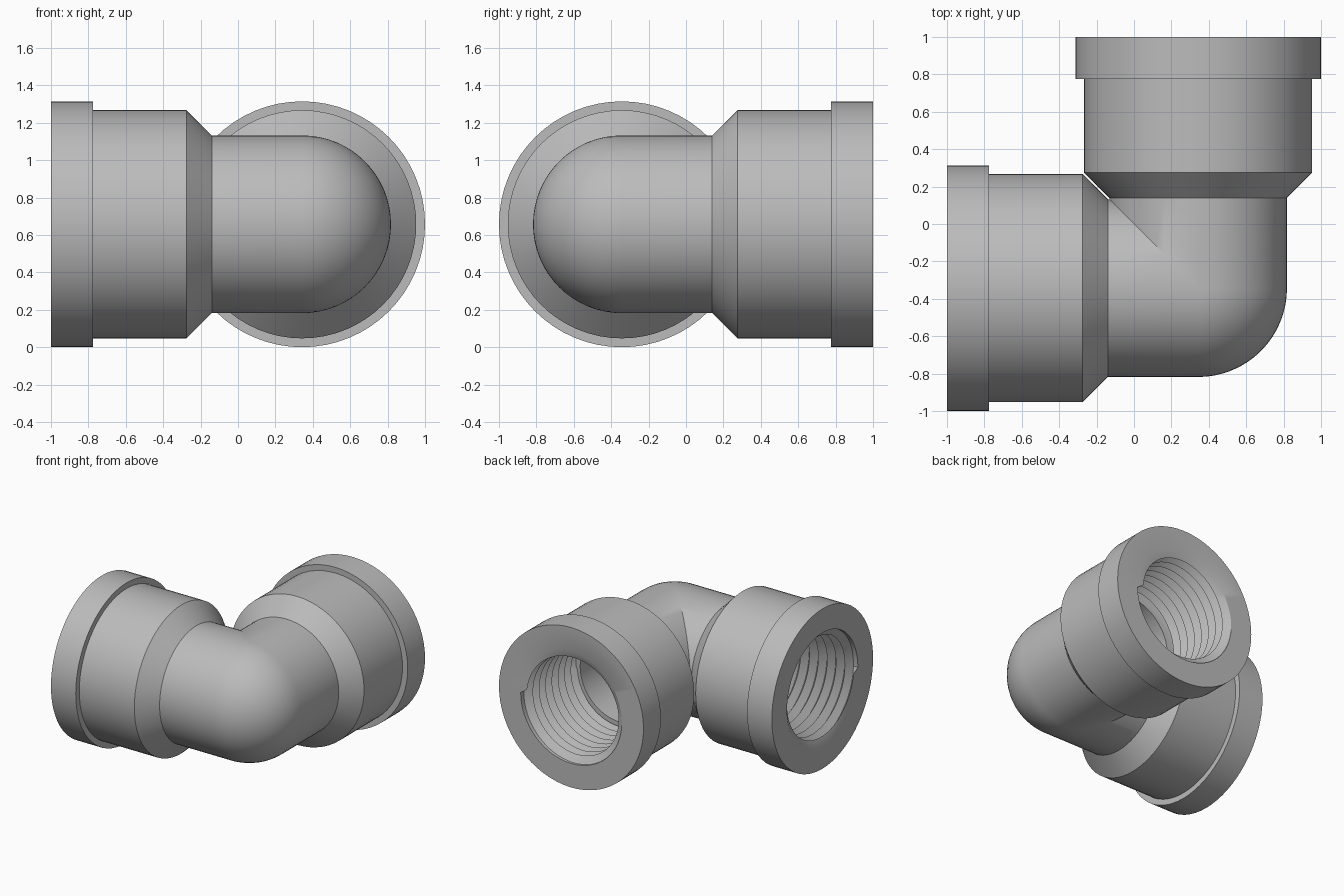
import bpy, bmesh, math
from mathutils import Vector

if "Cube" in bpy.data.objects:
    bpy.data.objects.remove(bpy.data.objects["Cube"], do_unlink=True)

SEG = 64
CENTRE = Vector((0.343, -0.343, 0.657))
NECK_R, BORE_R = 0.475, 0.36
MOUTH_T, LEDGE_T = 1.343, 0.713      # distances from the corner along each arm
MOUTH_R, LEDGE_R = 0.46, 0.40
TURNS, THREAD_DEPTH = 8, 0.055
LEFT, BACK, UP = Vector((-1, 0, 0)), Vector((0, 1, 0)), Vector((0, 0, 1))

# Outer profile from neck to mouth: (distance, radius)
SOCKET = [(0.483, NECK_R), (0.618, 0.61), (1.118, 0.61),
          (1.118, 0.657), (MOUTH_T, 0.657), (MOUTH_T, MOUTH_R)]

bm = bmesh.new()


def skin(rows):
    """Join successive rows of points with quads."""
    grid = [[bm.verts.new(p) for p in row] for row in rows]
    for a, b in zip(grid, grid[1:]):
        for i in range(len(a) - 1):
            bm.faces.new((a[i], a[i + 1], b[i + 1], b[i]))


def ring(axis, side, shape):
    """Ring of points; shape(i, cosine) gives distance and radius."""
    points = []
    for i in range(SEG + 1):
        angle = math.tau * (i % SEG) / SEG
        t, r = shape(i, math.cos(angle))
        points.append(CENTRE + axis * t + side * r * math.cos(angle)
                      + UP * r * math.sin(angle))
    return points


def mitre(axis, side, radius):
    return ring(axis, side, lambda i, c: (max(0, radius * c), radius))


def thread(axis, side, hand):
    """Helical V thread running from the mouth to the inner ledge."""
    rows = []
    for j in range(-2, 2 * TURNS + 3):
        def shape(i, c):
            f = (j / 2 + hand * i / SEG) / TURNS
            if f <= 1e-6:
                return MOUTH_T, MOUTH_R
            if f >= 1 - 1e-6:
                return LEDGE_T, LEDGE_R
            crest = THREAD_DEPTH if j % 2 else 0
            return MOUTH_T + f * (LEDGE_T - MOUTH_T), MOUTH_R - 0.02 * f - crest
        rows.append(ring(axis, side, shape))
    skin(rows)


def corner(radius):
    """Quarter ball closing the outside of the bend."""
    rows = []
    for k in range(SEG // 4 + 1):
        phi = math.tau * k / SEG
        side = BACK * math.cos(phi) + LEFT * math.sin(phi)
        rows.append(ring(LEFT, side, lambda i, c: (0, radius))[SEG // 4:3 * SEG // 4 + 1])
    skin(rows)


# Two matching arms, both threads right handed
for axis, side, hand in ((LEFT, BACK, 1), (BACK, LEFT, -1)):
    skin([mitre(axis, side, NECK_R)]
         + [ring(axis, side, lambda i, c: p) for p in SOCKET])
    thread(axis, side, hand)
    skin([ring(axis, side, lambda i, c: (LEDGE_T, LEDGE_R)),
          ring(axis, side, lambda i, c: (LEDGE_T, BORE_R)),
          mitre(axis, side, BORE_R)])

# Outer and inner bend
corner(NECK_R)
corner(BORE_R)

bmesh.ops.remove_doubles(bm, verts=bm.verts, dist=1e-4)
bmesh.ops.recalc_face_normals(bm, faces=bm.faces)
mesh = bpy.data.meshes.new("elbow_fitting")
bm.to_mesh(mesh)
bm.free()

# Single grey metal
metal = bpy.data.materials.new("grey_metal")
metal.use_nodes = True
colour = (0.5, 0.5, 0.5, 1)
metal.diffuse_color = colour
metal.node_tree.nodes["Principled BSDF"].inputs["Base Color"].default_value = colour
mesh.materials.append(metal)

fitting = bpy.data.objects.new("elbow_fitting", mesh)
bpy.context.collection.objects.link(fitting)
bpy.ops.object.select_all(action="DESELECT")
fitting.select_set(True)
bpy.context.view_layer.objects.active = fitting
bpy.ops.object.shade_smooth_by_angle(angle=math.radians(30))
